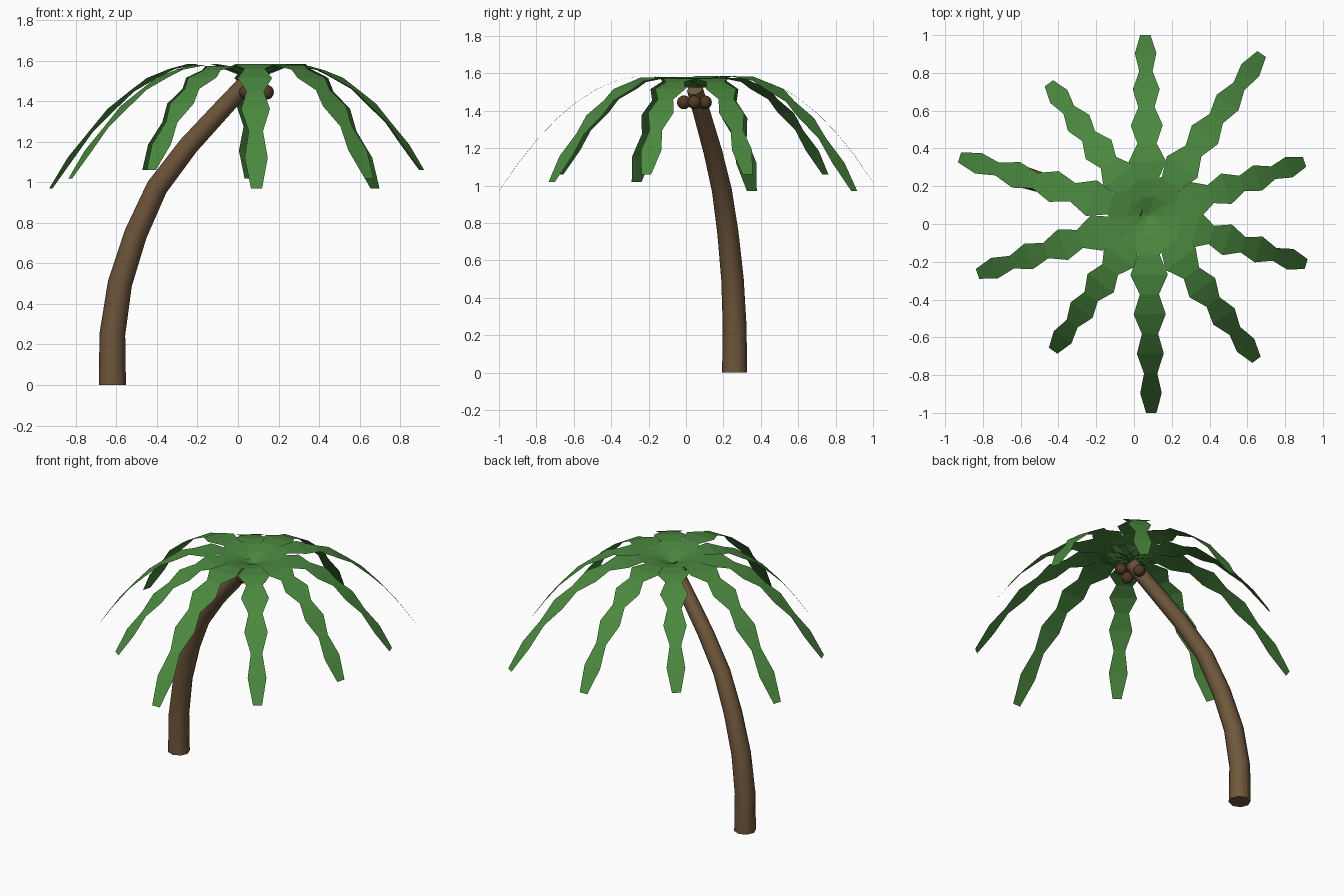
import bpy, bmesh, math
from mathutils import Vector

if "Cube" in bpy.data.objects:
    bpy.data.objects.remove(bpy.data.objects["Cube"])

CX, CY, CZ = 0.075, 0.045, 1.524   # crown centre


def material(name, color):
    m = bpy.data.materials.new(name)
    m.diffuse_color = (*color, 1)
    m.use_nodes = True
    m.node_tree.nodes["Principled BSDF"].inputs["Base Color"].default_value = m.diffuse_color
    return m


def make_object(name, bm, mat, smooth=False):
    me = bpy.data.meshes.new(name)
    bm.to_mesh(me)
    bm.free()
    me.materials.append(mat)
    for p in me.polygons:
        p.use_smooth = smooth
    ob = bpy.data.objects.new(name, me)
    bpy.context.collection.objects.link(ob)
    if smooth:
        bpy.context.view_layer.objects.active = ob
        ob.select_set(True)
        bpy.ops.object.shade_smooth_by_angle(angle=math.radians(50))
        ob.select_set(False)
    return ob


bark = material("bark", (0.16, 0.095, 0.045))
leaf = material("leaf", (0.07, 0.25, 0.05))
nut = material("nut", (0.08, 0.04, 0.018))

# Trunk: tapered tube along a leaning path (x, z); y follows x
path = [(-0.62, 0), (-0.62, 0.25), (-0.583, 0.5), (-0.505, 0.745),
        (-0.40, 0.975), (-0.245, 1.18), (-0.075, 1.365), (0.065, 1.515)]
pts = [Vector((x, 0.26 - 0.31 * (x + 0.62), z)) for x, z in path]
bm = bmesh.new()
SIDES, rings = 8, []
for i, p in enumerate(pts):
    before = (p - pts[i - 1]).normalized() if i else Vector((0, 0, 1))
    after = (pts[i + 1] - p).normalized() if i < len(pts) - 1 else before
    tangent = (before + after).normalized()
    rot = Vector((0, 0, 1)).rotation_difference(tangent)
    r = 0.067 - 0.024 * i / (len(pts) - 1)
    rings.append([bm.verts.new(p + rot @ Vector((r * math.cos(a), r * math.sin(a), 0)))
                  for a in (math.tau * k / SIDES for k in range(SIDES))])
for a, b in zip(rings, rings[1:]):
    for k in range(SIDES):
        n = (k + 1) % SIDES
        bm.faces.new((a[k], a[n], b[n], b[k]))
bm.faces.new(rings[0][::-1])
bm.faces.new(rings[-1])
make_object("trunk", bm, bark, smooth=True)

# Fronds: flat arched strips with a zigzag outline, in three lengths
for i in range(10):
    length = (0.875, 1.045, 0.955)[i % 3]
    ang = math.radians(18.9 + 36 * i)
    out = Vector((math.cos(ang), math.sin(ang), 0))
    side = Vector((-out.y, out.x, 0))
    bm = bmesh.new()
    prev = None
    for k in range(11):
        t = k / 10
        half = (0.12 - 0.07 * t) * (1 if k % 2 else 0.55)
        c = Vector((CX, CY, CZ + length * (0.496 * t - 1.026 * t * t))) + out * length * t
        row = [bm.verts.new(c - side * half), bm.verts.new(c + side * half)]
        if prev:
            bm.faces.new((prev[0], row[0], row[1], prev[1]))
        prev = row
    make_object(f"frond_{i + 1}", bm, leaf)

# Coconuts hanging under the crown
for i in range(3):
    a = math.tau * i / 3
    bm = bmesh.new()
    bmesh.ops.create_uvsphere(bm, u_segments=12, v_segments=8, radius=0.037)
    ob = make_object(f"coconut_{i + 1}", bm, nut, smooth=True)
    ob.location = (CX + 0.065 * math.cos(a), CY + 0.065 * math.sin(a), 1.445)
